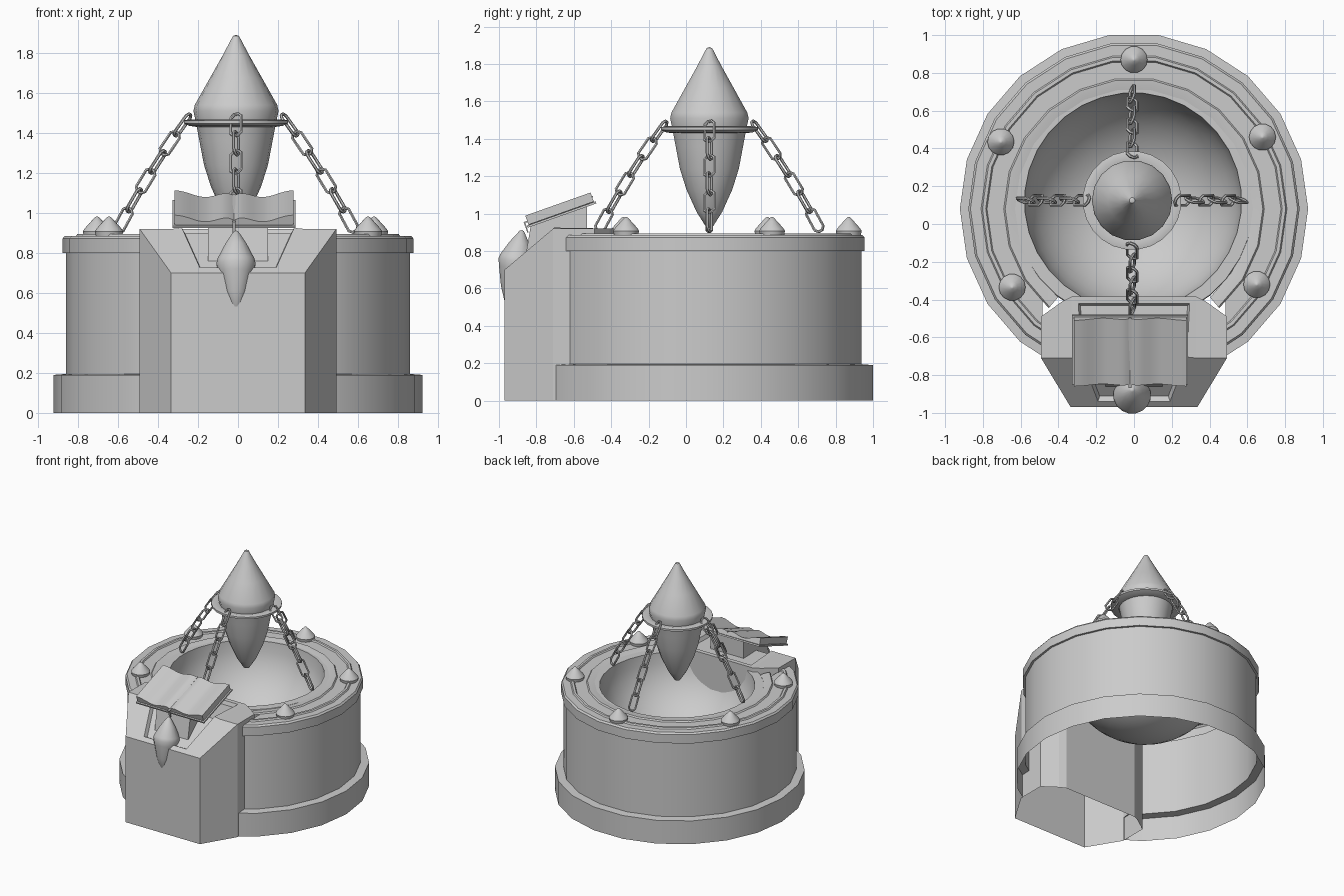
import bpy, bmesh, math
from mathutils import Vector, Matrix

if "Cube" in bpy.data.objects:
    bpy.data.objects.remove(bpy.data.objects["Cube"])

stone = bpy.data.materials.new("stone grey")
stone.diffuse_color = (0.6, 0.6, 0.6, 1)
stone.use_nodes = True
stone.node_tree.nodes["Principled BSDF"].inputs["Base Color"].default_value = stone.diffuse_color


def finish(bm, name, angle=35, matrix=None):
    bmesh.ops.remove_doubles(bm, verts=bm.verts, dist=1e-5)
    bmesh.ops.recalc_face_normals(bm, faces=bm.faces)
    me = bpy.data.meshes.new(name)
    bm.to_mesh(me)
    bm.free()
    me.materials.append(stone)
    ob = bpy.data.objects.new(name, me)
    bpy.context.collection.objects.link(ob)
    if matrix:
        ob.matrix_world = matrix
    bpy.ops.object.select_all(action='DESELECT')
    ob.select_set(True)
    bpy.context.view_layer.objects.active = ob
    if angle:
        bpy.ops.object.shade_smooth_by_angle(angle=math.radians(angle))
    return ob


def lathe(name, profile, n, centre=(0, 0, 0), closed=False, matrix=None, angle=35, gap=None):
    """Turn (radius, height) points round the z axis, with a flat side at the back.
    gap = (half width, y) leaves the front open between x = +-half width."""
    bm = bmesh.new()
    rings = []
    for r, z in profile:
        ring = []
        for i in range(n):
            a = math.pi / 2 + math.tau * (i + 0.5) / n
            ring.append(bm.verts.new((r * math.cos(a), r * math.sin(a), z)))
        rings.append(ring)
    pairs = list(zip(rings, rings[1:])) + ([(rings[-1], rings[0])] if closed else [])
    for lo, hi in pairs:
        for i in range(n):
            j = (i + 1) % n
            bm.faces.new((lo[i], lo[j], hi[j], hi[i]))
    if gap:
        for x in (gap[0], -gap[0]):
            front = [f for f in bm.faces if f.calc_center_median().y < gap[1]]
            geom = front + list({e for f in front for e in f.edges}) + list({v for f in front for v in f.verts})
            bmesh.ops.bisect_plane(bm, geom=geom, plane_co=(x, 0, 0), plane_no=(1, 0, 0))
        cut = [f for f in bm.faces if f.calc_center_median().y < gap[1] and abs(f.calc_center_median().x) < gap[0]]
        bmesh.ops.delete(bm, geom=cut, context='FACES')
    return finish(bm, name, angle, matrix or Matrix.Translation(centre))


def prism(name, section, x0, x1, matrix=None, angle=0):
    """Extrude a (y, z) section along x."""
    bm = bmesh.new()
    a = [bm.verts.new((x0, y, z)) for y, z in section]
    b = [bm.verts.new((x1, y, z)) for y, z in section]
    bm.faces.new(a)
    bm.faces.new(b[::-1])
    for i in range(len(a)):
        j = (i + 1) % len(a)
        bm.faces.new((a[i], a[j], b[j], b[i]))
    return finish(bm, name, angle, matrix)


# Drum: plinth, wall, overhanging cap and stepped rim, open where the lectern stands
lathe("drum", [(0.922, 0), (0.922, 0.19), (0.86, 0.195), (0.86, 0.80),
               (0.877, 0.80), (0.877, 0.872), (0.866, 0.885), (0.81, 0.885),
               (0.803, 0.895), (0.785, 0.895), (0.778, 0.885), (0.69, 0.885),
               (0.682, 0.895), (0.66, 0.893), (0.615, 0.884)], 22, gap=(0.485, -0.45),
      matrix=Matrix.Translation((0, 0.08, 0)) @ Matrix.Diagonal((1, 1.008, 1, 1)))

# Bowl: hemisphere with a small flange
arc = [(0.575 * math.cos(t * math.pi / 20), 0.887 - 0.52 * math.sin(t * math.pi / 20))
       for t in range(11)]
lathe("bowl", [(0.645, 0.88), (0.64, 0.887)] + arc, 32, (-0.005, 0.12, 0))

# Studs on the rim: one at the back, two on each side
studs = [(0, 0.87), (0.68, 0.46), (-0.705, 0.435), (0.65, -0.32), (-0.645, -0.335)]
for i, (x, y) in enumerate(studs):
    lathe(f"rim_stud_{i + 1}", [(0.066, 0.885), (0.071, 0.908), (0.062, 0.922), (0.03, 0.957), (0.008, 0.98), (0, 0.982)],
          14, (x, y, 0))

# Lectern block with sloped top and a recessed channel
bm = bmesh.new()
outer = [(0.335, -0.97, 0.70), (0.492, -0.71, 0.92), (0.492, -0.49, 0.92), (0.38, -0.41, 0.92)]
inner = [(0.22, -0.97, 0.70), (0.33, -0.71, 0.92), (0.33, -0.385, 0.92)]
side = {}
for s in (1, -1):
    o = [bm.verts.new((s * x, y, z)) for x, y, z in outer]
    n = [bm.verts.new((s * x, y, z)) for x, y, z in inner]
    bm.faces.new((o[0], o[1], n[1], n[0]))
    bm.faces.new((o[1], o[2], o[3], n[2], n[1]))
    side[s] = (o, n)
(ro, rn), (lo, ln) = side[1], side[-1]
channel = [bm.faces.new((rn[0], rn[1], ln[1], ln[0])), bm.faces.new((rn[1], rn[2], ln[2], ln[1]))]
loop = [rn[0]] + ro + [rn[2], ln[2]] + lo[::-1] + [ln[0]]
foot = [bm.verts.new((v.co.x, v.co.y, 0)) for v in loop]
for i in range(len(loop)):
    j = (i + 1) % len(loop)
    bm.faces.new((loop[i], loop[j], foot[j], foot[i]))
bmesh.ops.recalc_face_normals(bm, faces=bm.faces)
bmesh.ops.inset_region(bm, faces=channel, thickness=0.05, depth=0)
bmesh.ops.inset_region(bm, faces=channel, thickness=0.015, depth=-0.03)
finish(bm, "lectern_block", 0)

# Wedge under the book
prism("book_rest", [(-0.86, 0.76), (-0.83, 0.935), (-0.53, 1.04), (-0.53, 0.86)], -0.15, 0.15)

# Open book: cover boards, two curved page stacks and a ribbon
tilt = Matrix.Translation((-0.02, -0.665, 0.995)) @ Matrix.Rotation(math.radians(19.5), 4, 'X')
prism("book_cover", [(-0.195, -0.006), (-0.195, 0.006), (0.195, 0.006), (0.195, -0.006)], -0.307, 0.307, tilt)
turn = tilt @ Matrix.Rotation(math.pi / 2, 4, 'Z')
for s, label in ((1, "left"), (-1, "right")):
    page = [(0, 0.006), (s * 0.298, 0.008)]
    for k in range(13):
        u = 1 - k / 12
        page.append((s * 0.298 * u, 0.032 + 0.012 * math.sin(2.6 * math.pi * u ** 0.8) + 0.016 * u * u))
    prism(f"{label}_pages", page, -0.185, 0.185, turn, 30)
prism("bookmark", [(-0.205, -0.03), (-0.205, 0.03), (0.19, 0.038), (0.19, 0.03), (-0.198, 0.022), (-0.198, -0.03)],
      -0.008, 0.008, tilt)

# Small tilted crystal on the front of the block
lathe("front_crystal", [(0, -0.225), (0.014, -0.215), (0.06, -0.11), (0.09, -0.005), (0.1, 0.035),
                        (0.094, 0.06), (0.055, 0.135), (0.012, 0.2), (0, 0.205)], 16,
      matrix=Matrix.Translation((-0.01, -0.912, 0.71)) @ Matrix.Rotation(math.radians(-10), 4, 'X'))

# Hanging crystal and its collar
C = Vector((-0.01, 0.125, 0))
lathe("hanging_crystal", [(0, 0.925), (0.022, 0.935), (0.07, 1.01), (0.125, 1.13), (0.16, 1.24), (0.183, 1.36),
                          (0.2, 1.45), (0.213, 1.51), (0.206, 1.54), (0.13, 1.675), (0.068, 1.785),
                          (0.015, 1.885), (0, 1.89)], 18, C)
lathe("crystal_collar", [(0.2, 1.43), (0.235, 1.435), (0.262, 1.447), (0.262, 1.462), (0.235, 1.468), (0.2, 1.46)],
      24, C, closed=True)


# Chains: long links turned alternately along a path
def link(bm, matrix, half=0.036, r=0.031, wire=0.008, sides=6, n=8):
    path = []
    for i in range(n):
        a = math.tau * (i + 0.5) / n
        d = Vector((math.sin(a), 0, math.cos(a)))
        path.append((d * r + Vector((0, 0, half if d.z > 0 else -half)), d))
    rings = []
    for p, d in path:
        rings.append([bm.verts.new(matrix @ (p + d * wire * math.cos(math.tau * k / sides)
                                             + Vector((0, wire * math.sin(math.tau * k / sides), 0))))
                      for k in range(sides)])
    for i in range(n):
        a, b = rings[i], rings[(i + 1) % n]
        for k in range(sides):
            m = (k + 1) % sides
            bm.faces.new((a[k], a[m], b[m], b[k]))


for q, label in enumerate(("right", "back", "left", "front")):
    d = Vector((math.cos(q * math.pi / 2), math.sin(q * math.pi / 2), 0))
    p0, p1 = d * 0.235 + Vector((0, 0, 1.485)), d * 0.59 + Vector((0, 0, 0.915))
    mid = (p0 + p1) / 2 + d * 0.02 + Vector((0, 0, 0.015))
    bm = bmesh.new()
    count = 6
    for i in range(count):
        t = (i + 0.5) / count
        pos = p0 * (1 - t) ** 2 + mid * 2 * t * (1 - t) + p1 * t * t
        tangent = (mid - p0) * (1 - t) + (p1 - mid) * t
        spin = math.radians(25 + 90 * (i % 2))
        link(bm, Matrix.Translation(pos) @ tangent.to_track_quat('Z', 'Y').to_matrix().to_4x4()
             @ Matrix.Rotation(spin, 4, 'Z'))
    finish(bm, f"{label}_chain", 40, Matrix.Translation(C))
